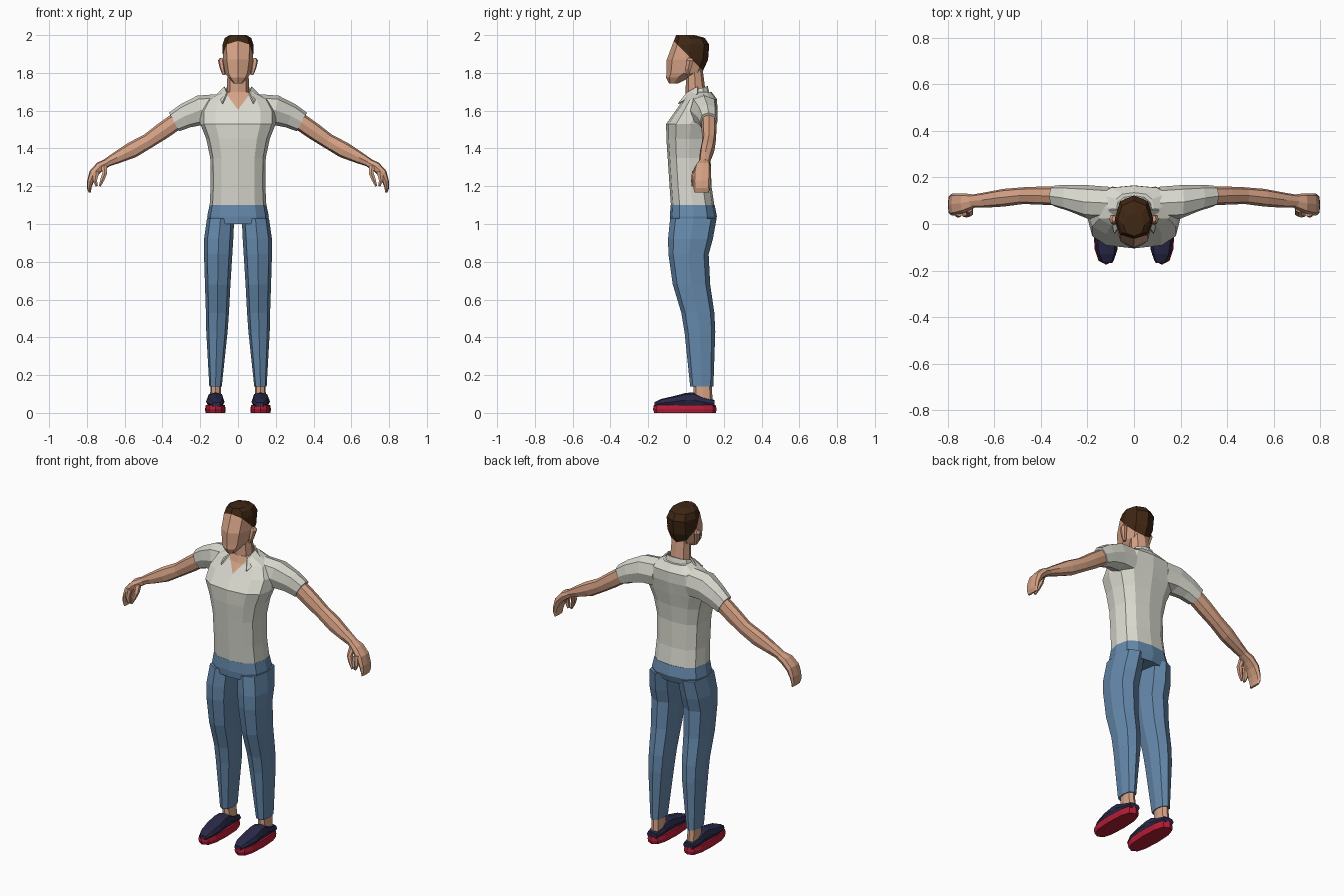
import bpy, bmesh, math
from mathutils import Vector as V

if "Cube" in bpy.data.objects:
    bpy.data.objects.remove(bpy.data.objects["Cube"])


def material(name, rgb):
    m = bpy.data.materials.new(name)
    m.diffuse_color = (*rgb, 1)
    m.use_nodes = True
    m.node_tree.nodes["Principled BSDF"].inputs["Base Color"].default_value = m.diffuse_color
    return m


skin = material("skin", (0.67, 0.36, 0.235))
cloth = material("shirt off white", (0.70, 0.70, 0.63))
denim = material("denim blue", (0.13, 0.25, 0.41))
brown = material("hair brown", (0.05, 0.02, 0.007))
navy = material("shoe navy", (0.022, 0.022, 0.065))
red = material("sole red", (0.45, 0.012, 0.035))


def finish(name, bm, mats, mirror=False):
    bmesh.ops.recalc_face_normals(bm, faces=bm.faces)
    me = bpy.data.meshes.new(name)
    bm.to_mesh(me)
    bm.free()
    for m in mats:
        me.materials.append(m)
    ob = bpy.data.objects.new(name, me)
    bpy.context.collection.objects.link(ob)
    if mirror:
        ob.modifiers.new("mirror", 'MIRROR').use_mirror_merge = False
    return ob


def skin_rings(rings, n=8, power=0.8, caps=True, phase=0.0):
    """Loft rings given as (centre, u axis, v axis)."""
    bm = bmesh.new()

    def sp(t):
        return math.copysign(abs(t) ** power, t) if abs(t) > 1e-6 else 0.0
    loops = []
    for c, u, v in rings:
        angles = [2 * math.pi * (i + phase) / n for i in range(n)]
        loops.append([bm.verts.new(V(c) + V(u) * sp(math.cos(a)) + V(v) * sp(math.sin(a)))
                      for a in angles])
    for a, b in zip(loops, loops[1:]):
        for i in range(n):
            j = (i + 1) % n
            bm.faces.new((a[i], a[j], b[j], b[i]))
    if caps:
        bm.faces.new(loops[0])
        bm.faces.new(loops[-1])
    return bm


def level(z, x0, x1, y0, y1):
    """Horizontal ring from its extents."""
    return (((x0 + x1) / 2, (y0 + y1) / 2, z), ((x1 - x0) / 2, 0, 0), (0, (y1 - y0) / 2, 0))


def limb(points):
    """Rings square to a path in x-z; points are (x, y, z, thickness radius, y radius)."""
    out = []
    for i, (x, y, z, r, ry) in enumerate(points):
        a, b = points[max(i - 1, 0)], points[min(i + 1, len(points) - 1)]
        d = V((b[0] - a[0], 0, b[2] - a[2])).normalized()
        out.append(((x, y, z), (0, ry, 0), V((-d.z, 0, d.x)) * r))
    return out


def cut(bm, point, normal):
    bmesh.ops.bisect_plane(bm, geom=bm.verts[:] + bm.edges[:] + bm.faces[:],
                           plane_co=point, plane_no=normal)


# head, with hair coloured above a sloping hairline
head = [level(z, -w, w, f, b) for z, w, f, b in (
    (1.745, .025, -.09, -.04), (1.775, .052, -.105, .02), (1.80, .068, -.104, .085),
    (1.87, .08, -.102, .117), (1.95, .082, -.072, .123), (1.985, .07, -.058, .10),
    (2.0, .045, -.052, .045))]
bm = skin_rings(head, 8, 0.88)
cut(bm, (0, -.06, 1.965), (0, 1.03, 1))
for f in bm.faces:
    c = f.calc_center_median()
    f.material_index = int(c.z > 1.965 - 1.03 * (c.y + .06))
finish("head_and_hair", bm, [skin, brown])

# ears
finish("ears", skin_rings([level(1.79, .066, .082, .0, .018), level(1.82, .07, .095, -.005, .028),
                           level(1.865, .075, .106, .0, .042), level(1.88, .075, .095, .01, .035)], 6),
       [skin], True)

# neck
finish("neck", skin_rings([level(1.62, -.075, .075, -.01, .12), level(1.69, -.06, .06, -.002, .105),
                           level(1.82, -.055, .055, .0, .088)], 8, 0.9), [skin])

# shirt body, with a skin-coloured V at the neck
torso = [level(z, -w, w, f, b) for z, w, f, b in (
    (1.10, .150, -.080, .150), (1.20, .145, -.087, .135), (1.35, .147, -.097, .13),
    (1.45, .168, -.104, .14), (1.53, .20, -.105, .155), (1.60, .20, -.055, .166),
    (1.66, .165, -.014, .165), (1.70, .085, .0, .135))]
bm = skin_rings(torso, 12, 0.75)
for s in (1, -1):
    cut(bm, (0, 0, 1.605), (-1.35 * s, 0, 1))
for f in bm.faces:
    c = f.calc_center_median()
    f.material_index = int(c.z > 1.605 + 1.35 * abs(c.x) and c.y < .02)
finish("shirt_body", bm, [cloth, skin])

# sleeves
finish("sleeves", skin_rings(limb([
    (.11, .09, 1.605, .082, .07), (.20, .095, 1.602, .079, .072),
    (.28, .112, 1.572, .066, .056), (.338, .12, 1.54, .056, .046)]), 8), [cloth], True)

# collar: band behind the neck and two pointed flaps
bm = skin_rings([((0, .055, 1.675), (.088, 0, 0), (0, .07, .014)),
                 ((0, .055, 1.712), (.07, 0, 0), (0, .06, .018))], 12, 0.85, False)
bmesh.ops.delete(bm, geom=[f for f in bm.faces if f.calc_center_median().y < .01], context='FACES')
finish("collar_band", bm, [cloth]).modifiers.new("thickness", 'SOLIDIFY').thickness = .008
bm = bmesh.new()
bm.faces.new([bm.verts.new(p) for p in ((.06, .002, 1.695), (.074, .06, 1.728),
                                        (.11, .06, 1.69), (.085, -.042, 1.64))])
bmesh.ops.triangulate(bm, faces=bm.faces)
finish("collar_flaps", bm, [cloth], True).modifiers.new("thickness", 'SOLIDIFY').thickness = .008

# bare arms
finish("arms", skin_rings(limb([
    (.31, .12, 1.555, .046, .04), (.40, .122, 1.492, .045, .039), (.475, .122, 1.44, .04, .036),
    (.56, .113, 1.392, .043, .038), (.64, .103, 1.352, .032, .033),
    (.70, .098, 1.322, .022, .028)]), 8), [skin], True)

# hands: curled mitten of fingers and a thumb
finish("hands", skin_rings(limb([
    (.685, .098, 1.328, .022, .028), (.73, .09, 1.304, .026, .042), (.765, .085, 1.268, .024, .047),
    (.782, .083, 1.225, .017, .047), (.788, .083, 1.19, .012, .044),
    (.785, .083, 1.167, .006, .038)]), 8, 0.7), [skin], True)
finish("thumbs", skin_rings(limb([
    (.71, .07, 1.31, .018, .02), (.705, .05, 1.27, .014, .018),
    (.718, .042, 1.235, .012, .014), (.732, .038, 1.20, .006, .008)]), 6), [skin], True)
finish("index_fingers", skin_rings(limb([
    (.75, .048, 1.28, .018, .016), (.757, .04, 1.23, .012, .013),
    (.748, .04, 1.20, .007, .01)]), 6), [skin], True)

# trousers: hips and two legs
finish("trouser_hips", skin_rings([level(1.0, -.155, .155, -.082, .15), level(1.04, -.163, .163, -.086, .164),
                                   level(1.10, -.151, .151, -.081, .152)], 12, 0.75), [denim])
finish("trouser_legs", skin_rings([level(*r) for r in (
    (1.03, .02, .164, -.084, .162), (.92, .025, .18, -.095, .142), (.84, .03, .18, -.093, .12),
    (.68, .04, .175, -.07, .128), (.53, .048, .17, -.025, .15), (.43, .055, .168, -.008, .155),
    (.14, .086, .152, .022, .145))], 8, 0.78), [denim], True)

# ankles
finish("ankles", skin_rings([level(.05, .088, .148, .04, .142), level(.16, .092, .146, .04, .135)], 8),
       [skin], True)

# shoes: uppers lofted from toe to heel, over a thick sole
uppers = [((x, y, (.03 + t) / 2), (w, 0, 0), (0, 0, (t - .03) / 2)) for x, y, w, t in (
    (.115, -.168, .022, .056), (.117, -.13, .04, .074), (.12, -.06, .049, .09),
    (.12, .0, .045, .106), (.12, .04, .043, .108), (.12, .09, .042, .085), (.12, .15, .034, .068))]
finish("shoe_uppers", skin_rings(uppers, 8, 0.7), [navy], True)
finish("shoe_soles", skin_rings([level(0, .068, .172, -.168, .158), level(.02, .065, .175, -.175, .162),
                                 level(.042, .07, .17, -.17, .157)], 12, 0.75), [red], True)
